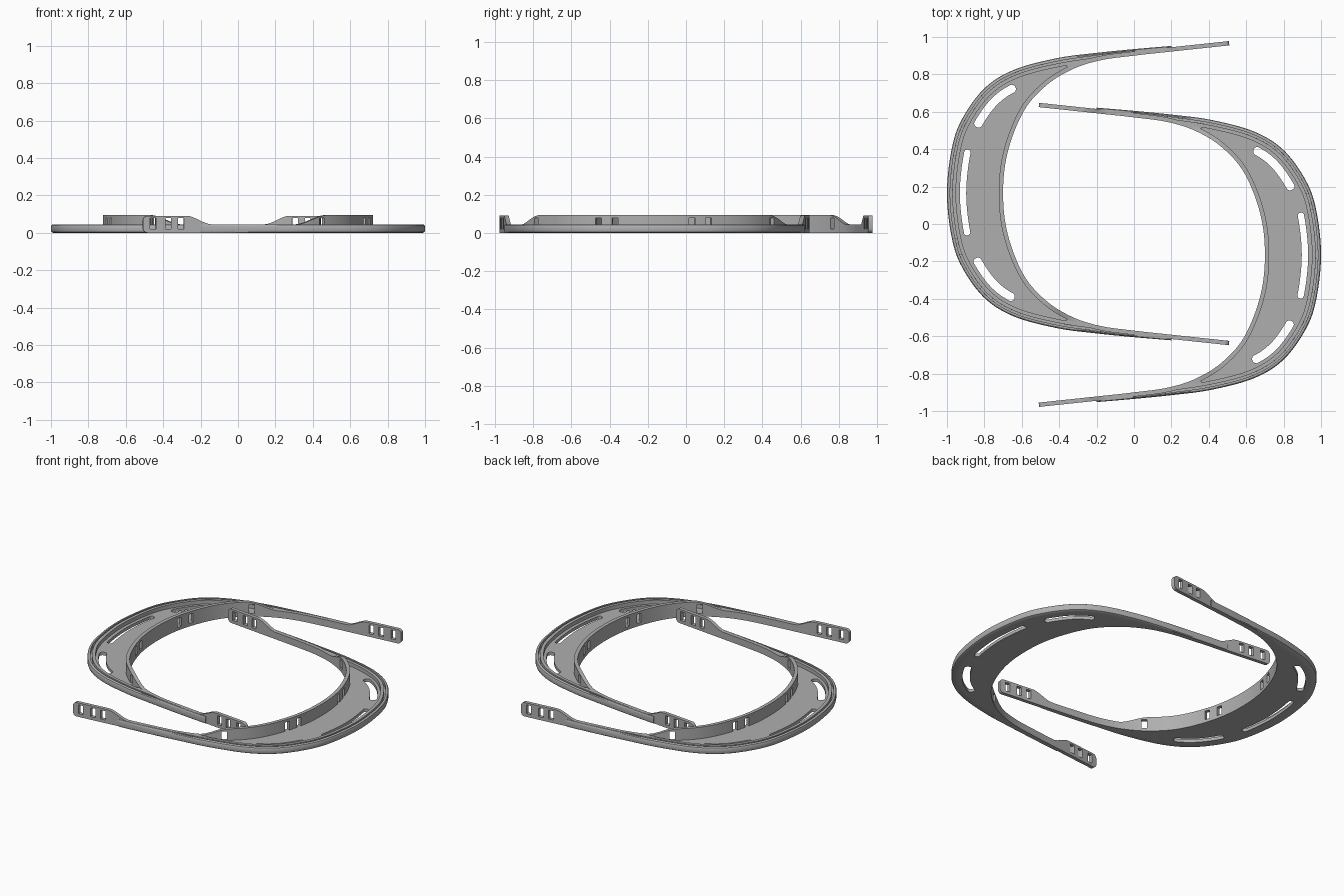
import bpy, bmesh, math
from mathutils import Vector

cube = bpy.data.objects.get("Cube")
if cube:
    bpy.data.objects.remove(cube, do_unlink=True)

grey = bpy.data.materials.new("plain grey")
grey.use_nodes = True
grey.diffuse_color = (0.43, 0.43, 0.43, 1)
grey.node_tree.nodes["Principled BSDF"].inputs["Base Color"].default_value = (0.43, 0.43, 0.43, 1)


class Path:
    """Smooth symmetric curve, measured by length from the -y end to the +y end."""

    def __init__(self, half):
        p = [Vector((x, -y)) for x, y in reversed(half)] + [Vector(q) for q in half[1:]]
        p = [2 * p[0] - p[1]] + p + [2 * p[-1] - p[-2]]
        self.pts = []
        for a, b, c, d in zip(p, p[1:], p[2:], p[3:]):
            for i in range(24):
                t = i / 24
                self.pts.append(0.5 * (2 * b + (c - a) * t + (2 * a - 5 * b + 4 * c - d) * t * t
                                       + (3 * b - a - 3 * c + d) * t ** 3))
        self.pts.append(p[-2])
        self.s = [0]
        for a, b in zip(self.pts, self.pts[1:]):
            self.s.append(self.s[-1] + (b - a).length)
        self.length = self.s[-1]

    def raw(self, s):
        s = min(max(s, 0), self.length)
        k = next(i for i in range(1, len(self.s)) if self.s[i] >= s)
        return self.pts[k - 1].lerp(self.pts[k], (s - self.s[k - 1]) / (self.s[k] - self.s[k - 1]))

    def at(self, s, inward=0):
        d = (self.raw(s + 0.01) - self.raw(s - 0.01)).normalized()
        return self.raw(s) + Vector((d.y, -d.x)) * inward

    def direction(self, s):
        return (self.raw(s + 0.01) - self.raw(s - 0.01)).normalized()

    def find(self, test):
        """First length at which the point passes the test."""
        return next(s for s, p in zip(self.s, self.pts) if test(p))


def span(a, b, n):
    return [a + (b - a) * i / n for i in range(n + 1)]


def ease(x, a, b):
    t = min(max((x - a) / (b - a), 0), 1)
    return t * t * (3 - 2 * t)


def loft(name, sections):
    """Closed solid through equal loops of points."""
    bm = bmesh.new()
    rings = [[bm.verts.new(p) for p in sec] for sec in sections]
    n = len(rings[0])
    for r, q in zip(rings, rings[1:]):
        for i in range(n):
            bm.faces.new((r[i], r[(i + 1) % n], q[(i + 1) % n], q[i]))
    bm.faces.new(rings[0])
    bm.faces.new(rings[-1])
    bmesh.ops.recalc_face_normals(bm, faces=bm.faces)
    me = bpy.data.meshes.new(name)
    bm.to_mesh(me)
    bm.free()
    me.materials.append(grey)
    ob = bpy.data.objects.new(name, me)
    bpy.context.collection.objects.link(ob)
    return ob


def block(a, b, low, high):
    """Cross-section between two plan points."""
    return [(a.x, a.y, low), (b.x, b.y, low), (b.x, b.y, high), (a.x, a.y, high)]


def cut(ob, cutters):
    for c in cutters:
        c.hide_render = True
        m = ob.modifiers.new("cut", 'BOOLEAN')
        m.operation, m.solver, m.object = 'DIFFERENCE', 'EXACT', c
    bpy.context.view_layer.update()
    me = bpy.data.meshes.new_from_object(ob.evaluated_get(bpy.context.evaluated_depsgraph_get()))
    ob.modifiers.clear()
    ob.data = me
    for c in cutters:
        bpy.data.objects.remove(c, do_unlink=True)


inner = Path([(-0.70, 0), (-0.675, 0.22), (-0.59, 0.437), (-0.47, 0.575), (-0.33, 0.662),
              (-0.18, 0.71), (0, 0.735), (0.2, 0.757), (0.51, 0.79)])
outer = Path([(-1, 0), (-0.975, 0.235), (-0.92, 0.395), (-0.80, 0.56), (-0.64, 0.66),
              (-0.41, 0.722), (-0.2, 0.75), (0, 0.77), (0.2, 0.787)])

# Forehead band with its two arms: tall at the front and at the rounded tips
RADIUS = 0.025
ends = [RADIUS * (1 - math.cos(a)) for a in span(0.15, math.pi / 2, 7)]
stations = ends + span(0.035, inner.length - 0.035, 240) + [inner.length - e for e in reversed(ends)]
sections = []
for s in stations:
    x = inner.at(s).x
    top = 0.095 - 0.05 * ease(x, -0.47, -0.3) + 0.046 * ease(x, 0.14, 0.28)
    e = min(s, inner.length - s, RADIUS)
    trim = RADIUS - math.sqrt(RADIUS ** 2 - (RADIUS - e) ** 2)
    sections.append(block(inner.at(s), inner.at(s, -0.023), trim, top - trim))
band = loft("forehead_band_and_arms", sections)

# Rectangular windows in the band and strap holes in the arms
holes = []
for side in (-1, 1):
    spots = [inner.find(lambda p, v=v: p.y >= side * v) for v in (0.197, 0.28, 0.6)]
    for x in (0.31, 0.387, 0.46):
        s = inner.find(lambda p: p.x <= x)
        spots.append(s if side < 0 else inner.length - s)
    for s in spots:
        c, d = inner.at(s, -0.011), inner.direction(s)
        n = Vector((d.y, -d.x)) * 0.04
        holes.append(loft("hole_cutter", [block(c + d * w - n, c + d * w + n, 0.02, 0.078)
                                          for w in (-0.016, 0.016)]))
cut(band, holes)

# Outer rim with rounded outside and a groove along its top
sections = []
for s in span(0, outer.length, 220):
    x = outer.at(s).x
    w = 1 - 0.65 * ease(x, -0.4, 0.2)
    g = 0.022 if x < 0 else 0.0445
    profile = [(0.01, 0), (0.003, 0.004), (0, 0.012), (0, 0.033), (0.003, 0.041), (0.009, 0.045),
               (0.017, 0.045), (0.0171, g), (0.028, g), (0.0281, 0.045), (0.048, 0.045), (0.048, 0)]
    sections.append([(*outer.at(s, o * w), z) for o, z in profile])
rim = loft("outer_rim", sections)

# Thin visor plate between band and rim
a = inner.find(lambda p: p.x < -0.28)
b = outer.find(lambda p: p.x < -0.28)
plate = loft("visor_plate", [
    block(inner.at(s, -0.01), outer.at(t, 0.04), 0, 0.02)
    for s, t in zip(span(a, inner.length - a, 120), span(b, outer.length - b, 120))])


# Round-ended vent slots that follow the rim
def slot(v0, v1, offset, r):
    s0, s1 = (outer.find(lambda p, v=v: p.y >= v) for v in (v0, v1))
    tips = [r * (1 - math.cos(t)) for t in span(0.2, math.pi / 2, 6)]
    where = [s0 + t for t in tips] + span(s0 + r, s1 - r, 24)[1:-1] + [s1 - t for t in reversed(tips)]
    secs = []
    for s in where:
        e = min(s - s0, s1 - s, r)
        h = math.sqrt(r * r - (r - e) ** 2)
        secs.append(block(outer.at(s, offset - h), outer.at(s, offset + h), -0.05, 0.08))
    return loft("slot_cutter", secs)


cut(plate, [slot(-0.245, 0.245, 0.086, 0.017), slot(0.39, 0.645, 0.088, 0.022),
            slot(-0.645, -0.39, 0.088, 0.022)])

# Solid webs where the rim merges into each arm
parts = [band, rim, plate]
for side in (-1, 1):
    secs = []
    for x in span(-0.36, -0.02, 20):
        s = inner.find(lambda p: p.x <= x)
        t = outer.find(lambda p: p.x <= x)
        p, q = inner.at(s, -0.005), outer.at(t, 0.034 - 0.016 * ease(x, -0.36, 0))
        secs.append(block(Vector((p.x, p.y * -side)), Vector((q.x, q.y * -side)), 0, 0.0448))
    parts.append(loft("arm_web_" + ("right" if side < 0 else "left"), secs))

# Shade, then place the first frame and its half-turned twin
bpy.ops.object.select_all(action='DESELECT')
for ob in parts:
    ob.select_set(True)
bpy.context.view_layer.objects.active = band
bpy.ops.object.shade_smooth_by_angle(angle=math.radians(30))
for ob in parts:
    twin = ob.copy()
    twin.name = "second_" + ob.name
    bpy.context.collection.objects.link(twin)
    ob.location.y = 0.165
    twin.location.y = -0.165
    twin.rotation_euler.z = math.pi
